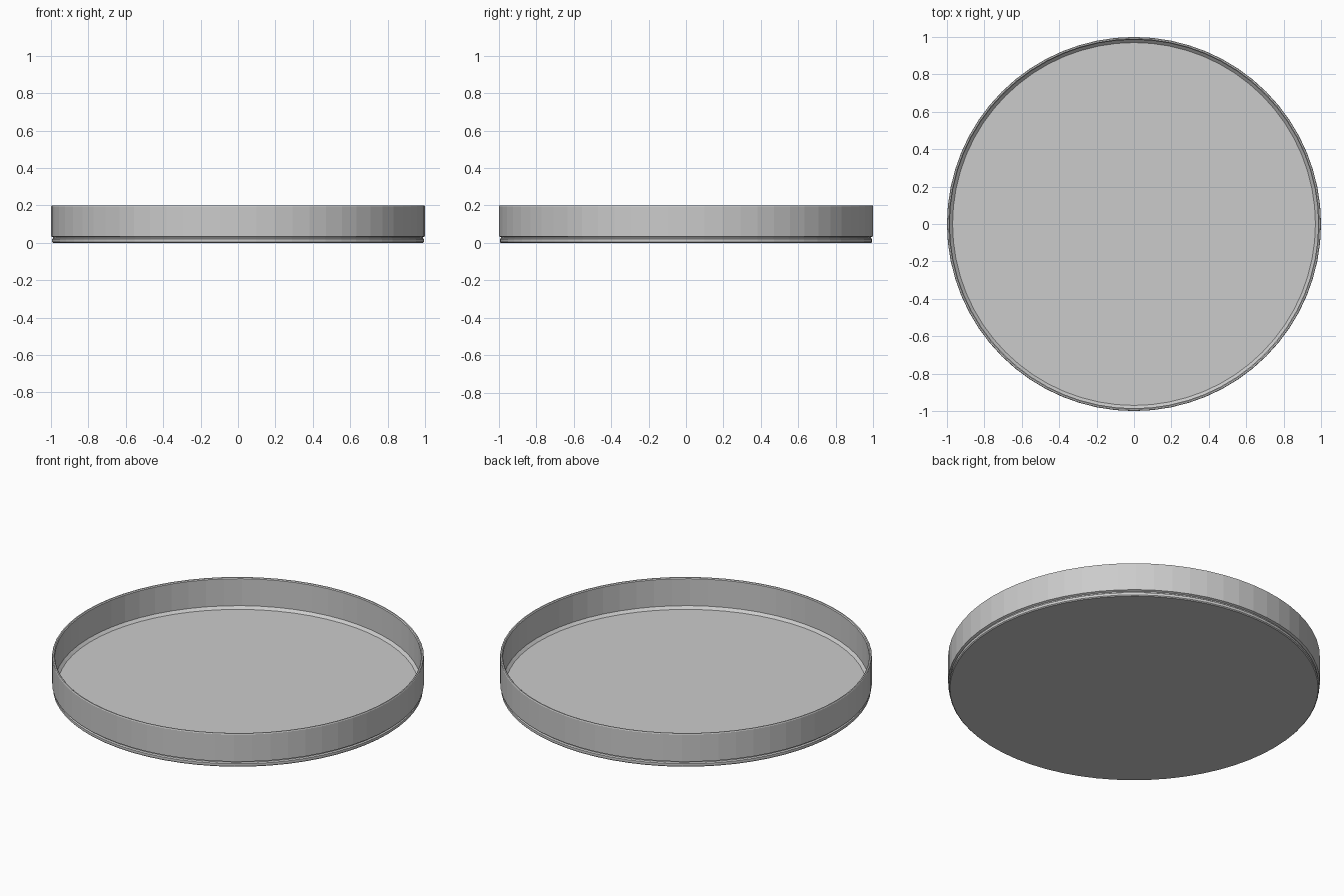
import bpy, bmesh, math

if "Cube" in bpy.data.objects:
    bpy.data.objects.remove(bpy.data.objects["Cube"])

SIDES = 64


def lathe(name, profile):
    """Spin an (r, z) profile around z; points with r = 0 close at the axis."""
    bm = bmesh.new()
    verts = [bm.verts.new((r, 0, z)) for r, z in profile]
    edges = [bm.edges.new(p) for p in zip(verts, verts[1:])]
    bmesh.ops.spin(bm, geom=verts + edges, cent=(0, 0, 0), axis=(0, 0, 1),
                   angle=math.tau, steps=SIDES, use_duplicate=False)
    bmesh.ops.remove_doubles(bm, verts=bm.verts, dist=0.0005)
    bmesh.ops.recalc_face_normals(bm, faces=bm.faces)
    mesh = bpy.data.meshes.new(name)
    bm.to_mesh(mesh)
    bm.free()
    obj = bpy.data.objects.new(name, mesh)
    bpy.context.collection.objects.link(obj)
    return obj


# Round tray: flat base, shallow groove, thin upright wall, chamfered inner floor edge
lathe("round_tray", [
    (0, 0), (0.99, 0), (0.995, 0.005), (0.995, 0.02), (0.988, 0.025),
    (0.988, 0.03), (1.0, 0.035), (1.0, 0.195), (0.997, 0.2), (0.99, 0.2),
    (0.985, 0.195), (0.985, 0.035), (0.97, 0.02), (0, 0.02),
])
